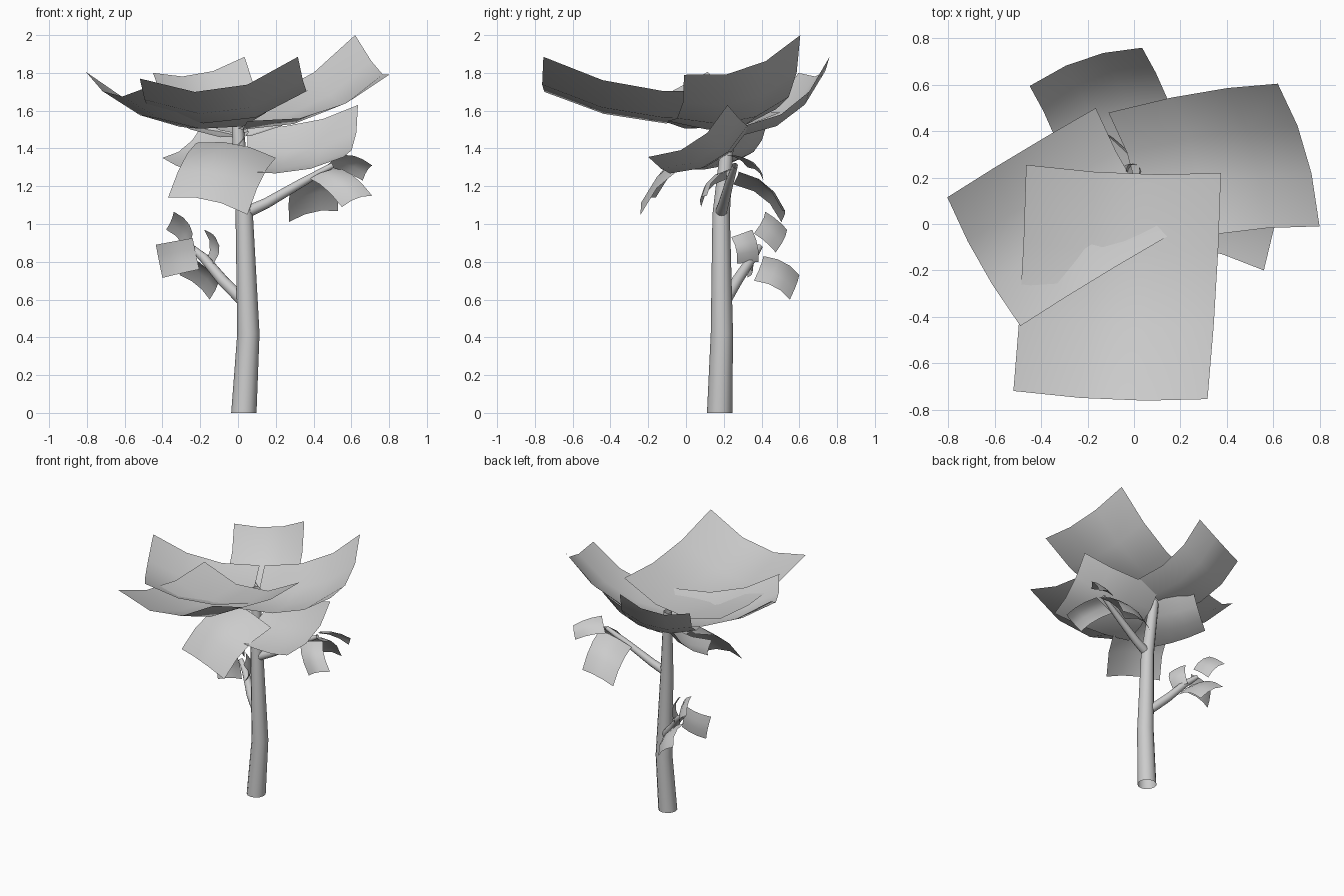
import bpy, math
from mathutils import Vector as V

if "Cube" in bpy.data.objects:
    bpy.data.objects.remove(bpy.data.objects["Cube"])


def add_mesh(name, verts, faces):
    me = bpy.data.meshes.new(name)
    me.from_pydata(verts, [], faces)
    me.update()
    ob = bpy.data.objects.new(name, me)
    bpy.context.collection.objects.link(ob)
    bpy.ops.object.select_all(action='DESELECT')
    ob.select_set(True)
    bpy.context.view_layer.objects.active = ob
    bpy.ops.object.shade_smooth_by_angle(angle=math.radians(40))
    return ob


def tube(name, path, sides=12, level=False):
    """Open tapered tube through (x, y, z, radius) points; level keeps rings horizontal."""
    pts = [V(p[:3]) for p in path]
    verts, faces, n = [], [], len(path)
    for i, p in enumerate(path):
        t = V((0, 0, 1)) if level else pts[min(i + 1, n - 1)] - pts[max(i - 1, 0)]
        q = t.to_track_quat('Z', 'Y')
        for k in range(sides):
            a = math.tau * k / sides
            verts.append(pts[i] + q @ V((math.cos(a), math.sin(a), 0)) * p[3])
    for i in range(n - 1):
        for k in range(sides):
            a, b = i * sides + k, i * sides + (k + 1) % sides
            faces.append((a, b, b + sides, a + sides))
    return add_mesh(name, verts, faces)


def leaf(name, base_l, base_r, tip_r, tip_l, bow_w, bow_l, n=3):
    """Square sheet between four corners, bowed across and along its normal."""
    a, b, c, d = V(base_l), V(base_r), V(tip_r), V(tip_l)
    nrm = (c - a).cross(d - b).normalized()
    if nrm.z < 0:
        nrm = -nrm
    verts = []
    for j in range(n + 1):
        v = j / n
        for i in range(n + 1):
            u = i / n
            p = a.lerp(b, u).lerp(d.lerp(c, u), v)
            verts.append(p + nrm * 4 * (bow_w * u * (1 - u) + bow_l * v * (1 - v)))
    w = n + 1
    faces = [(j * w + i, j * w + i + 1, (j + 1) * w + i + 1, (j + 1) * w + i)
             for j in range(n) for i in range(n)]
    ob = add_mesh(name, verts, faces)
    if ob.data.polygons[0].normal.z < 0:
        ob.data.flip_normals()


# trunk and two side branches
tube("trunk", [(.031, .178, 0, .067), (.055, .19, .42, .059),
               (.033, .186, 1.05, .046), (-.005, .23, 1.56, .03)], level=True)
tube("left_branch", [(.04, .2, .58, .032), (-.08, .27, .7, .03),
                     (-.18, .35, .82, .025), (-.25, .39, .88, .016)])
tube("right_branch", [(.04, .185, 1.06, .032), (.15, .2, 1.11, .028),
                      (.34, .23, 1.22, .023), (.5, .26, 1.31, .015)])

# large crown leaves, cupped upward
crown = {
    "front": ((-.465, .255, 1.63), (.375, .22, 1.71), (.317, -.755, 1.885), (-.52, -.72, 1.77), -.125, -.075),
    "left": ((-.165, .5, 1.59), (.15, -.05, 1.59), (-.49, -.44, 1.72), (-.805, .115, 1.805), -.085, -.075),
    "right": ((.05, -.1, 1.545), (-.11, .48, 1.61), (.62, .605, 2.0), (.80, -.01, 1.79), -.085, -.085),
    "back": ((.235, .31, 1.52), (-.25, .145, 1.50), (-.45, .595, 1.80), (.035, .76, 1.885), -.065, -.085),
}
# second tier below the crown
tier = {
    "right": ((.0, -.06, 1.28), (.05, .345, 1.52), (.635, .22, 1.63), (.56, -.2, 1.355), -.075, -.05),
    "front": ((-.22, .2, 1.43), (.2, .12, 1.35), (.05, -.24, 1.05), (-.37, -.16, 1.14), .045, .06),
    "left": ((.06, .22, 1.49), (-.2, -.03, 1.29), (-.4, .3, 1.35), (-.18, .43, 1.535), -.04, -.03),
}
# small leaves at the branch ends
twig = {
    "left_outer": ((-.205, .34, .76), (-.24, .335, .925), (-.435, .315, .89), (-.4, .325, .715), .01, .02),
    "left_inner": ((-.17, .385, .80), (-.18, .35, .97), (-.12, .24, .93), (-.13, .27, .79), .03, .01),
    "left_upper": ((-.28, .475, .85), (-.24, .36, .95), (-.34, .42, 1.065), (-.38, .535, .97), .01, .025),
    "left_lower": ((-.11, .36, .70), (-.27, .41, .83), (-.31, .60, .73), (-.15, .55, .60), .02, .03),
    "right_back": ((.55, .27, 1.28), (.29, .25, 1.21), (.27, .505, 1.01), (.53, .51, 1.07), .03, .045),
    "right_front": ((.38, .22, 1.24), (.55, .25, 1.29), (.71, .11, 1.15), (.55, .08, 1.09), .025, .035),
    "right_outer": ((.46, .325, 1.3), (.57, .215, 1.365), (.71, .365, 1.31), (.66, .41, 1.23), .015, .02),
}
for group, leaves in (("crown", crown), ("tier", tier), ("twig", twig)):
    for key, spec in leaves.items():
        leaf(f"{group}_leaf_{key}", *spec)
